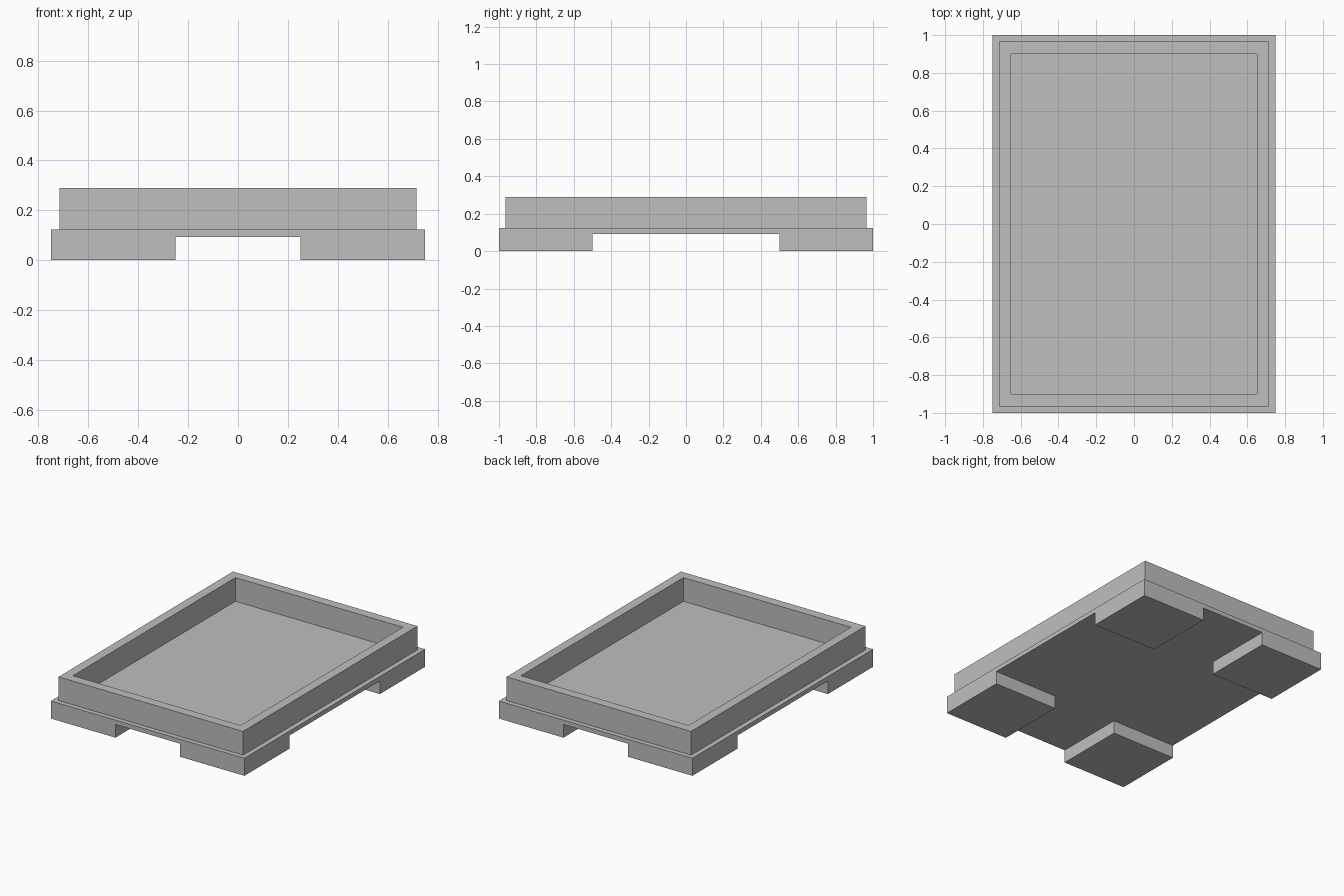
import bpy, bmesh

if "Cube" in bpy.data.objects:
    bpy.data.objects.remove(bpy.data.objects["Cube"])

GREY = bpy.data.materials.new("plain_grey")
GREY.diffuse_color = (0.52, 0.52, 0.52, 1)
GREY.use_nodes = True
GREY.node_tree.nodes["Principled BSDF"].inputs["Base Color"].default_value = GREY.diffuse_color

BASE_TOP = 0.123   # also the tray floor
FOOT_H = 0.092
RIM_TOP = 0.289


def finish(name, bm):
    bmesh.ops.recalc_face_normals(bm, faces=bm.faces)
    mesh = bpy.data.meshes.new(name)
    bm.to_mesh(mesh)
    bm.free()
    mesh.materials.append(GREY)
    obj = bpy.data.objects.new(name, mesh)
    bpy.context.collection.objects.link(obj)
    return obj


def box(name, hx, hy, z0, z1):
    bm = bmesh.new()
    bmesh.ops.create_cube(bm, size=1)
    for v in bm.verts:
        v.co.x *= 2 * hx
        v.co.y *= 2 * hy
        v.co.z = z0 if v.co.z < 0 else z1
    return finish(name, bm)


# Base slab, with two crossing channels cut below to leave four corner feet
base = box("base_with_feet", 0.75, 1.0, 0, BASE_TOP)
for name, hx, hy in (("channel_cutter_long", 0.25, 1.2),
                     ("channel_cutter_wide", 1.0, 0.5)):
    cutter = box(name, hx, hy, -0.1, FOOT_H)
    cutter.hide_render = True
    cutter.hide_set(True)
    mod = base.modifiers.new(name, 'BOOLEAN')
    mod.operation = 'DIFFERENCE'
    mod.solver = 'EXACT'
    mod.object = cutter

# Raised rim: flat rectangular frame extruded upwards
bm = bmesh.new()
corners = [(-1, -1), (1, -1), (1, 1), (-1, 1)]
outer = [bm.verts.new((0.715 * x, 0.966 * y, BASE_TOP)) for x, y in corners]
inner = [bm.verts.new((0.65 * x, 0.90 * y, BASE_TOP)) for x, y in corners]
frame = []
for i in range(4):
    j = (i + 1) % 4
    frame.append(bm.faces.new((outer[i], outer[j], inner[j], inner[i])))
ext = bmesh.ops.extrude_face_region(bm, geom=frame, use_keep_orig=True)
for v in ext["geom"]:
    if isinstance(v, bmesh.types.BMVert):
        v.co.z = RIM_TOP
finish("tray_rim", bm)
